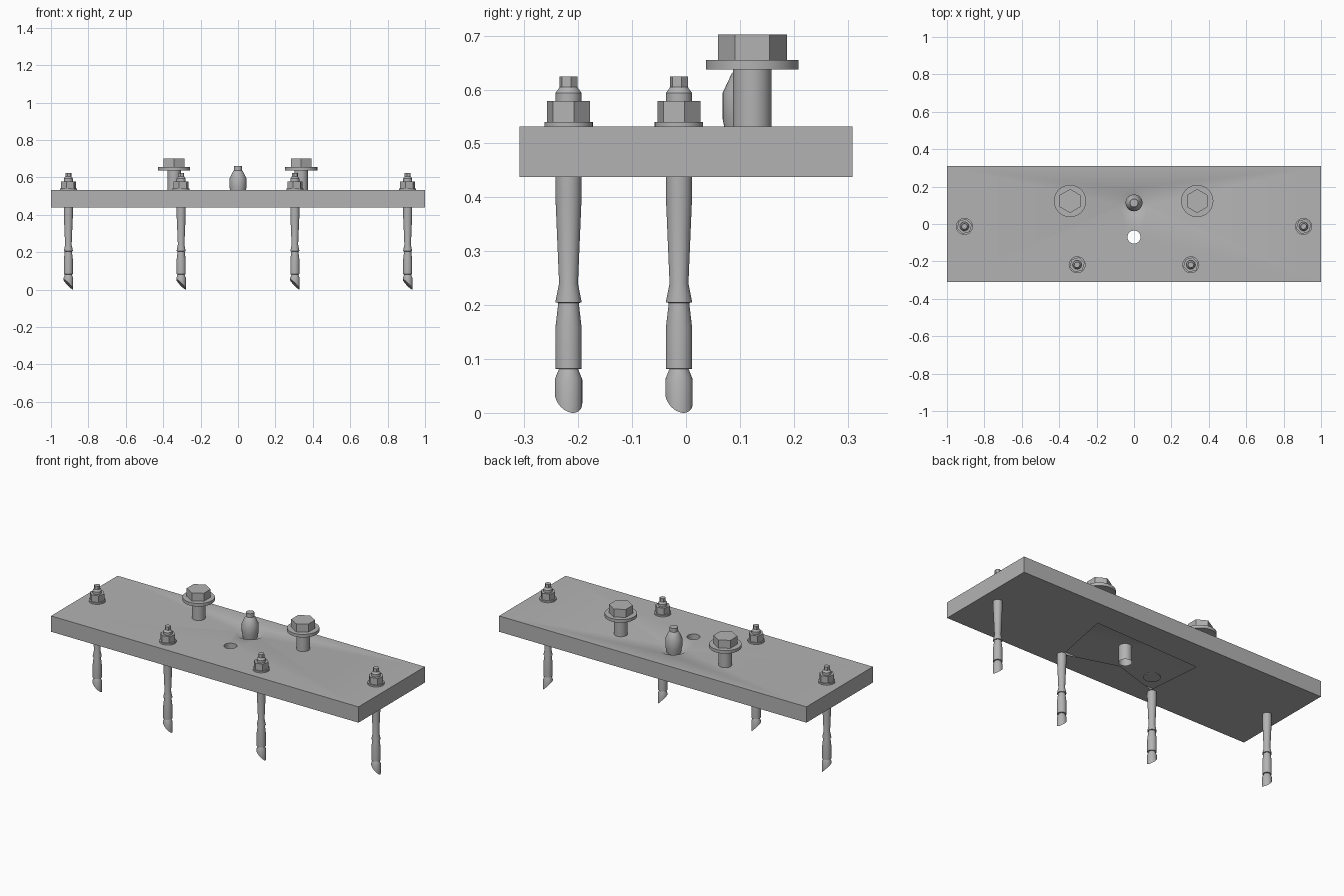
import bpy, bmesh
from math import cos, sin, tau, radians

cube = bpy.data.objects.get("Cube")
if cube:
    bpy.data.objects.remove(cube, do_unlink=True)

steel = bpy.data.materials.new("grey_steel")
steel.use_nodes = True
GREY = (0.45, 0.45, 0.45, 1)
steel.diffuse_color = GREY
steel.node_tree.nodes["Principled BSDF"].inputs["Base Color"].default_value = GREY

TOP, BOTTOM = 0.531, 0.438


def finish(bm, name, loc=(0, 0, 0)):
    bmesh.ops.recalc_face_normals(bm, faces=bm.faces[:])
    mesh = bpy.data.meshes.new(name)
    bm.to_mesh(mesh)
    bm.free()
    mesh.materials.append(steel)
    ob = bpy.data.objects.new(name, mesh)
    bpy.context.collection.objects.link(ob)
    ob.location = loc
    bpy.ops.object.select_all(action='DESELECT')
    ob.select_set(True)
    bpy.context.view_layer.objects.active = ob
    bpy.ops.object.shade_smooth_by_angle(angle=radians(35))
    return ob


def ring(bm, r, z, n, x=0, y=0, turn=0.0):
    return [bm.verts.new((x + r * cos(tau * i / n + turn), y + r * sin(tau * i / n + turn), z))
            for i in range(n)]


def bridge(bm, a, b):
    n = len(a)
    for i in range(n):
        bm.faces.new((a[i], a[(i + 1) % n], b[(i + 1) % n], b[i]))


def lathe(name, profile, n=32, loc=(0, 0, 0), turn=0.0, slant=0.0):
    """Turned solid from (radius, z) pairs; slant shears the last ring."""
    bm = bmesh.new()
    rings = [ring(bm, r, z, n, turn=turn) for r, z in profile]
    for v in rings[-1]:
        v.co.z -= slant * (0.94 * v.co.x + 0.34 * v.co.y)
    for a, b in zip(rings, rings[1:]):
        bridge(bm, a, b)
    bm.faces.new(rings[0])
    bm.faces.new(rings[-1])
    return finish(bm, name, loc)


def fill(bm, loops):
    """Fill the first loop, leaving the other loops as holes."""
    edges = []
    for loop in loops:
        for a, b in zip(loop, loop[1:] + loop[:1]):
            edges.append(bm.edges.get((a, b)) or bm.edges.new((a, b)))
    bmesh.ops.triangle_fill(bm, edges=edges, use_beauty=True, normal=(0, 0, 1))


# Base plate: hollow slab with a drilled hole, a dish, and an open patch below
bm = bmesh.new()
corners = [(-1, -0.309), (1, -0.309), (1, 0.309), (-1, 0.309)]
patch = [(0.30, -0.21), (0.37, 0.15), (-0.31, 0.13), (-0.28, -0.20), (0, -0.115)]
upper = [bm.verts.new((x, y, TOP)) for x, y in corners]
lower = [bm.verts.new((x, y, BOTTOM)) for x, y in corners]
opening = [bm.verts.new((x, y, BOTTOM)) for x, y in patch]
hole = ring(bm, 0.035, TOP, 32, y=-0.07)
dish = ring(bm, 0.075, TOP, 32, y=0.118)
fill(bm, [upper, hole, dish])
fill(bm, [lower, opening])
bridge(bm, upper, lower)
bridge(bm, hole, ring(bm, 0.035, BOTTOM, 32, y=-0.07))
dish_floor = ring(bm, 0.04, TOP - 0.02, 32, y=0.115)
bridge(bm, dish, dish_floor)
bm.faces.new(dish_floor)
finish(bm, "base_plate")

# Centre pin standing in the dish
lathe("centre_pin", [(0.022, 0.66), (0.022, 0.637), (0.028, 0.63), (0.045, 0.594),
                     (0.045, 0.545), (0.038, 0.51)], loc=(0, 0.113, 0))

# Large flanged hex bolts
for side, x in (("right", -0.342), ("left", 0.338)):
    at = (x, 0.123, 0)
    lathe(side + "_bolt_head", [(0.064, 0.702), (0.064, 0.655)], 6, at, turn=tau / 4)
    lathe(side + "_bolt_flange", [(0.086, 0.655), (0.086, 0.637)], 48, at)
    lathe(side + "_bolt_shank", [(0.036, 0.637), (0.036, 0.527)], 32, at)

# Anchor studs: waisted shaft with slanted tip, washer, nut and capped end
shaft = [(0.0245, BOTTOM), (0.0245, 0.405), (0.0175, 0.24), (0.024, 0.208), (0.024, 0.205),
         (0.019, 0.204), (0.0245, 0.157), (0.0245, 0.082), (0.018, 0.081),
         (0.0255, 0.062), (0.0255, 0.027)]
parts = [
    lathe("stud_shaft", shaft, 32, slant=1.06),
    lathe("stud_washer", [(0.045, 0.54), (0.045, 0.526)], 32),
    lathe("stud_nut", [(0.041, 0.579), (0.041, 0.54)], 6, turn=radians(15)),
    lathe("stud_cap", [(0.016, 0.605), (0.024, 0.594), (0.024, 0.579)], 32),
    lathe("stud_end", [(0.017, 0.624), (0.017, 0.603)], 6, turn=radians(15)),
]
spots = [(-0.907, -0.013), (0.907, -0.013), (-0.304, -0.218), (0.304, -0.218)]
for i, (x, y) in enumerate(spots):
    for part in parts:
        ob = part
        if i:
            ob = part.copy()
            bpy.context.collection.objects.link(ob)
        ob.location = (x, y, 0)
